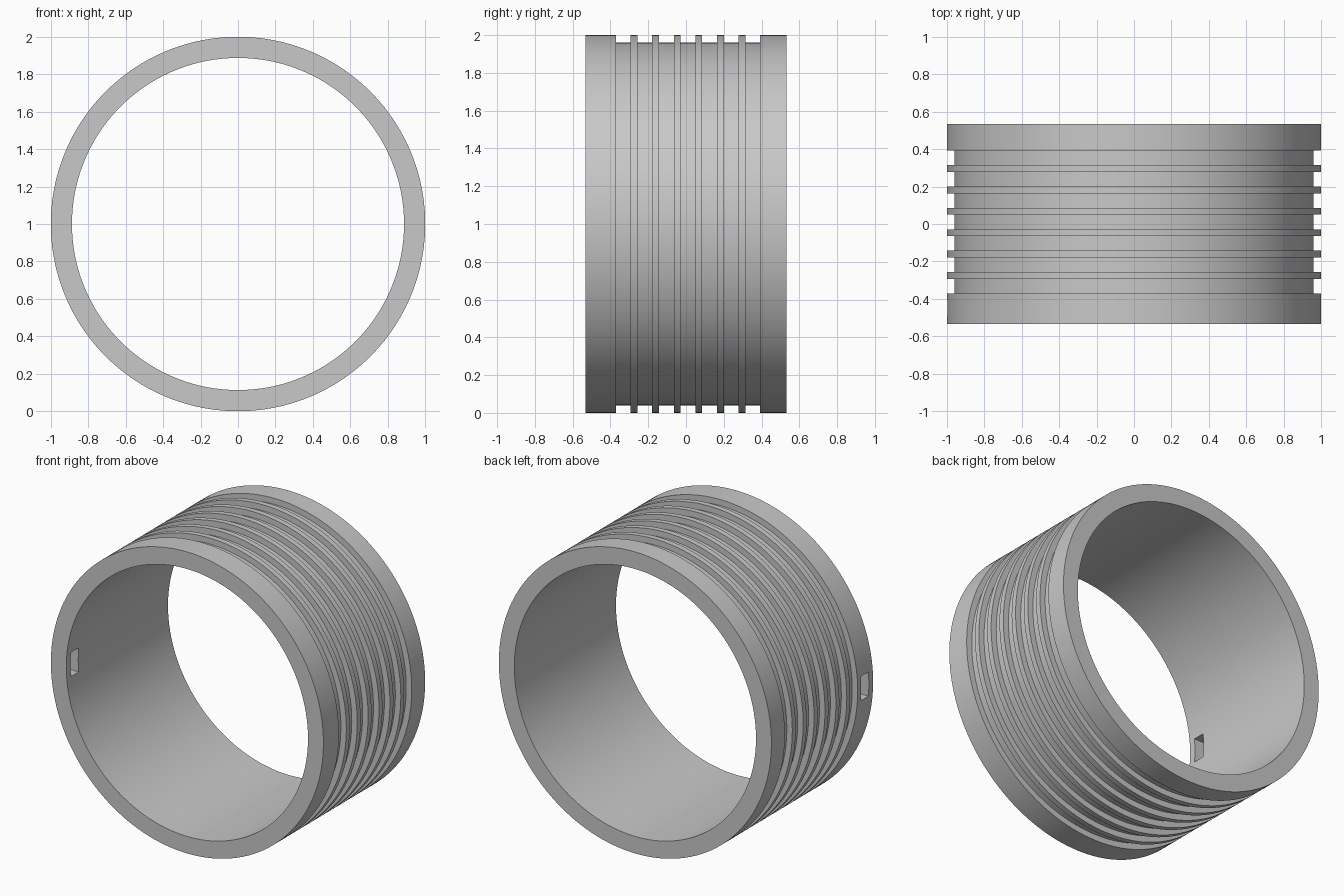
import bpy
import bmesh
from math import radians, tau
from mathutils import Matrix, Vector

if "Cube" in bpy.data.objects:
    bpy.data.objects.remove(bpy.data.objects["Cube"])

# Dimensions
SEGMENTS = 160
OUTER, GROOVE, INNER = 1.0, 0.96, 0.887
HALF_WIDTH = 0.533
GROOVES, GROOVE_START, GROOVE_WIDTH, PITCH = 7, -0.371, 0.078, 0.1142

grey = bpy.data.materials.new("plain grey")
grey.use_nodes = True
colour = (0.58, 0.58, 0.58, 1)
grey.diffuse_color = colour
grey.node_tree.nodes["Principled BSDF"].inputs["Base Color"].default_value = colour


def make_object(name, bm):
    bmesh.ops.recalc_face_normals(bm, faces=bm.faces)
    mesh = bpy.data.meshes.new(name)
    bm.to_mesh(mesh)
    bm.free()
    mesh.materials.append(grey)
    obj = bpy.data.objects.new(name, mesh)
    bpy.context.collection.objects.link(obj)
    return obj


# Wall cross-section as (radius, y): plain bore, two wide rims, grooves between
profile = [(INNER, HALF_WIDTH), (INNER, -HALF_WIDTH), (OUTER, -HALF_WIDTH)]
for i in range(GROOVES):
    start = GROOVE_START + i * PITCH
    end = start + GROOVE_WIDTH
    profile += [(OUTER, start), (GROOVE, start), (GROOVE, end), (OUTER, end)]
profile.append((OUTER, HALF_WIDTH))

# Grooved ring, spun around the y axis
bm = bmesh.new()
verts = [bm.verts.new((r, y, 1)) for r, y in profile]
edges = [bm.edges.new((a, b)) for a, b in zip(verts, verts[1:] + verts[:1])]
bmesh.ops.spin(bm, geom=verts + edges, cent=(0, 0, 1), axis=(0, 1, 0),
               angle=tau, steps=SEGMENTS, use_merge=True)
bmesh.ops.remove_doubles(bm, verts=bm.verts, dist=0.0001)
ring = make_object("grooved_ring", bm)

# Small slot through the right wall, near the front rim
bm = bmesh.new()
bmesh.ops.create_cube(bm, size=1, matrix=Matrix.LocRotScale(
    Vector((-0.95, -0.448, 1)), None, Vector((0.3, 0.08, 0.16))))
cutter = make_object("slot_cutter", bm)
cutter.hide_render = True

bpy.context.view_layer.objects.active = ring
ring.select_set(True)
slot = ring.modifiers.new("slot", 'BOOLEAN')
slot.object = cutter
slot.operation = 'DIFFERENCE'
slot.solver = 'EXACT'
bpy.ops.object.modifier_apply(modifier=slot.name)
bpy.data.objects.remove(cutter)

# Smooth round walls with crisp groove edges
bpy.ops.object.select_all(action='DESELECT')
ring.select_set(True)
bpy.ops.object.shade_smooth_by_angle(angle=radians(30))
